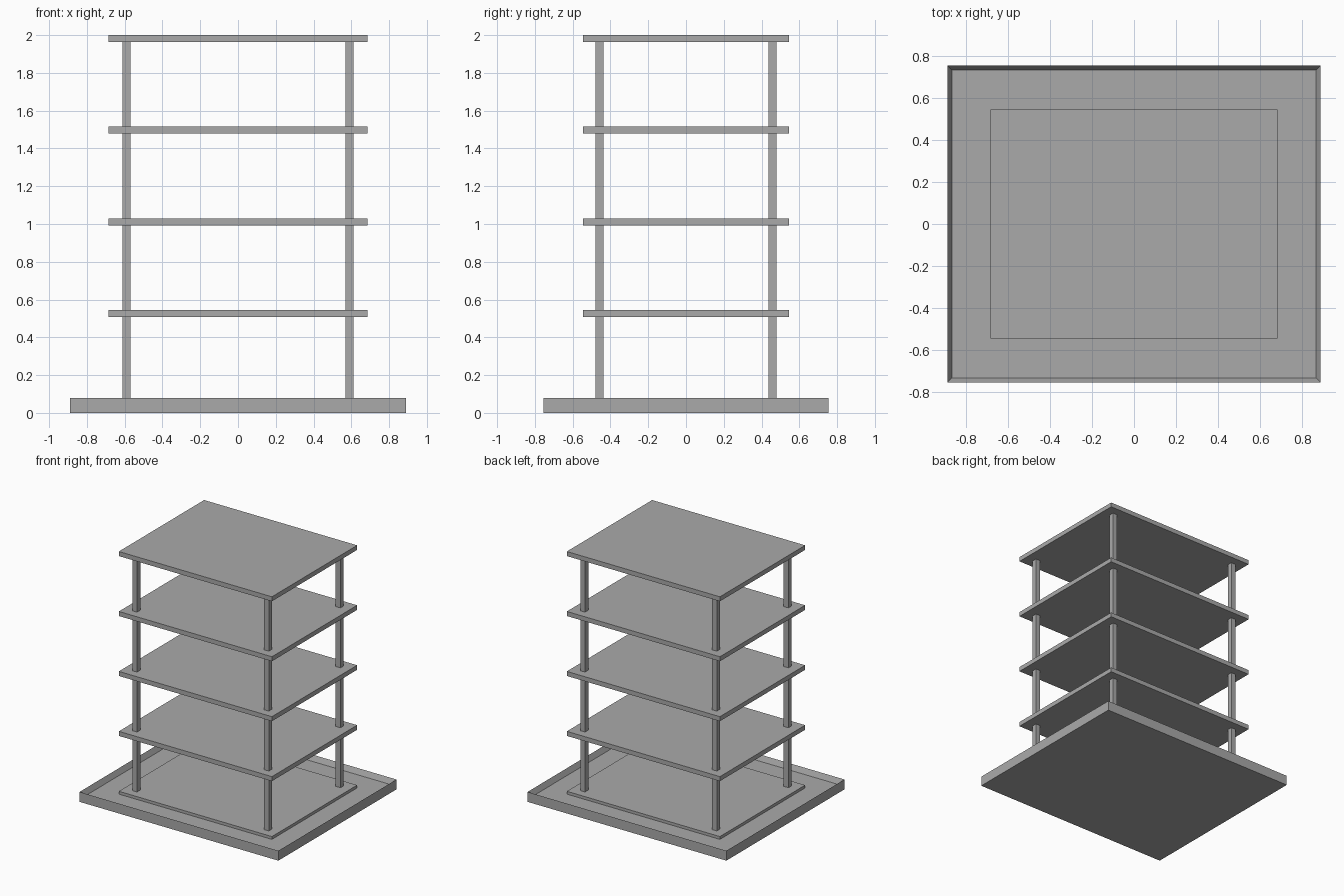
import bpy
import bmesh

cube = bpy.data.objects.get("Cube")
if cube:
    bpy.data.objects.remove(cube, do_unlink=True)

grey = bpy.data.materials.new("plain grey")
grey.use_nodes = True
COLOUR = (0.4, 0.4, 0.4, 1)
grey.diffuse_color = COLOUR
grey.node_tree.nodes["Principled BSDF"].inputs["Base Color"].default_value = COLOUR


def finish(name, bm):
    mesh = bpy.data.meshes.new(name)
    bm.to_mesh(mesh)
    bm.free()
    mesh.materials.append(grey)
    obj = bpy.data.objects.new(name, mesh)
    bpy.context.collection.objects.link(obj)
    return obj


def box(bm, half_x, half_y, low, high, x=0, y=0):
    verts = bmesh.ops.create_cube(bm, size=2)["verts"]
    for v in verts:
        v.co.x = x + v.co.x * half_x
        v.co.y = y + v.co.y * half_y
        v.co.z = high if v.co.z > 0 else low


# Base tray: a slab whose top is inset for the rim, then sunk to the floor
BASE_TOP, FLOOR = 0.08, 0.037
bm = bmesh.new()
box(bm, 0.89, 0.755, 0, BASE_TOP)
top = max(bm.faces, key=lambda f: f.calc_center_median().z)
bmesh.ops.inset_region(bm, faces=[top], thickness=0.03)
for v in top.verts:
    v.co.z = FLOOR
finish("base_tray", bm)

# Five equal decks, the lowest partly sunk in the tray floor
STEP, THICK = 0.485, 0.037
names = ["ground_deck", "first_deck", "second_deck", "third_deck", "roof_deck"]
for i, name in enumerate(names):
    z = 2 - STEP * (4 - i)
    bm = bmesh.new()
    box(bm, 0.685, 0.545, z - THICK, z)
    finish(name, bm)

# Corner posts in each storey
for side, sx in (("left", 1), ("right", -1)):
    for end, sy in (("front", -1), ("back", 1)):
        bm = bmesh.new()
        for i in range(4):
            z = 2 - STEP * (4 - i)
            box(bm, 0.021, 0.021, z, z + STEP - THICK, 0.59 * sx, 0.458 * sy)
        finish(f"{end}_{side}_post", bm)
